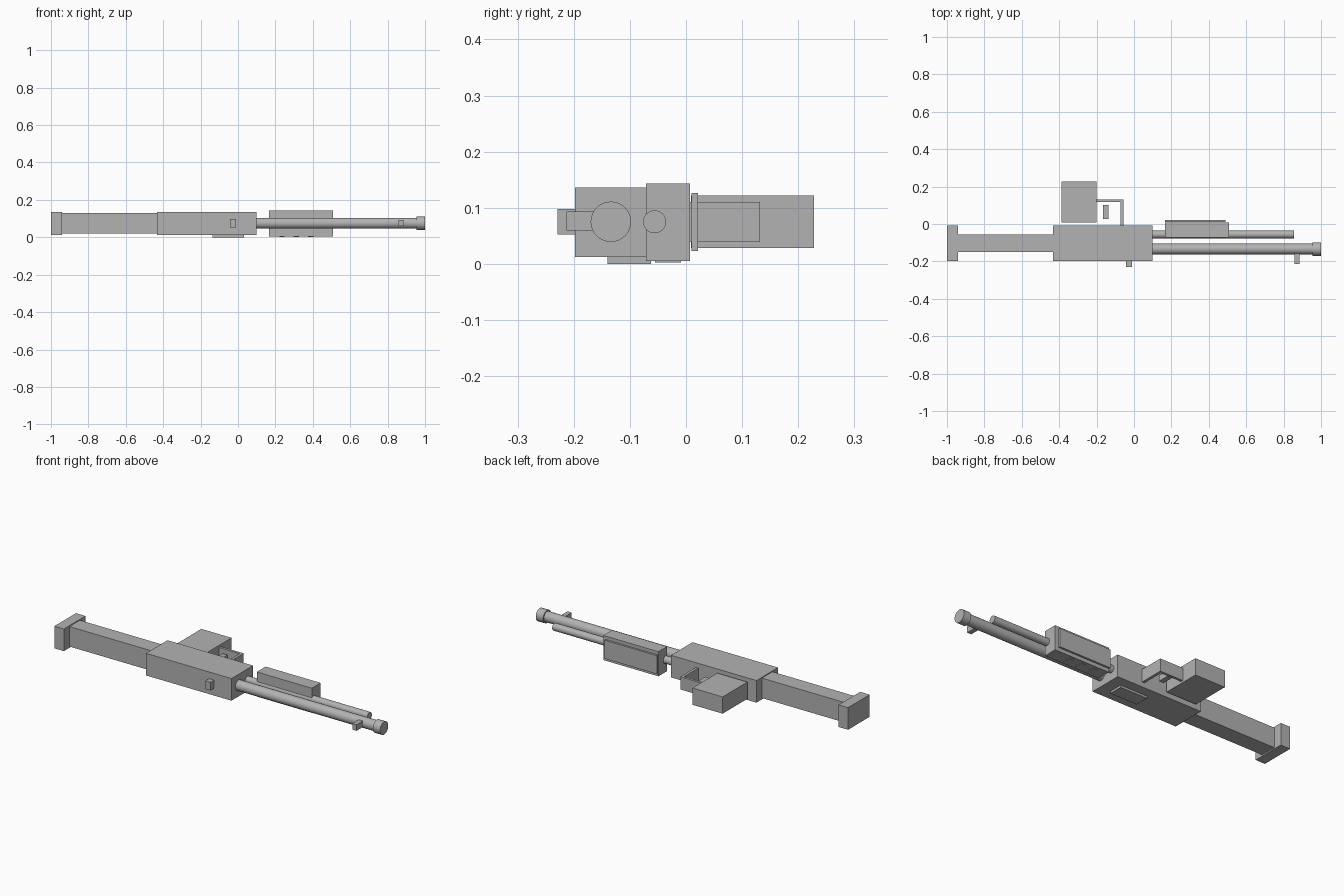
import bpy
from math import pi
from mathutils import Vector

cube = bpy.data.objects.get("Cube")
if cube:
    bpy.data.objects.remove(cube, do_unlink=True)

grey = bpy.data.materials.new("plain grey")
grey.use_nodes = True
colour = (0.45, 0.45, 0.45, 1)
grey.diffuse_color = colour
grey.node_tree.nodes["Principled BSDF"].inputs["Base Color"].default_value = colour


def box(name, x, y, z):
    """Box from (low, high) limits on each axis."""
    lo, hi = (Vector(p) for p in zip(x, y, z))
    bpy.ops.mesh.primitive_cube_add(size=1, location=(lo + hi) / 2)
    ob = bpy.context.object
    ob.name = name
    ob.scale = hi - lo
    bpy.ops.object.transform_apply(location=False, rotation=False, scale=True)
    ob.data.materials.append(grey)
    return ob


def rod(name, x, y, z, radius):
    """Smooth cylinder running along x."""
    bpy.ops.mesh.primitive_cylinder_add(
        vertices=32, radius=radius, depth=x[1] - x[0],
        location=(sum(x) / 2, y, z), rotation=(0, pi / 2, 0))
    ob = bpy.context.object
    ob.name = name
    ob.data.materials.append(grey)
    bpy.ops.object.shade_smooth_by_angle()
    return ob


# Main body and rear stock
box("receiver", (-0.432, 0.098), (-0.198, -0.007), (0.012, 0.136))
box("stock", (-0.942, -0.43), (-0.149, -0.056), (0.019, 0.131))
box("butt_pad", (-1.0, -0.941), (-0.198, -0.007), (0.012, 0.136))

# Barrel group
rod("barrel", (0.09, 0.96), -0.134, 0.075, 0.029)
rod("muzzle_collar", (0.955, 1.0), -0.134, 0.075, 0.036)
rod("lower_tube", (0.09, 0.855), -0.056, 0.075, 0.0205)
box("front_sight", (0.858, 0.884), (-0.213, -0.150), (0.059, 0.093))
box("rear_sight", (-0.042, -0.010), (-0.229, -0.195), (0.052, 0.098))

# Sliding handguard with its facing plate and side ribs
box("handguard", (0.166, 0.508), (-0.071, 0.007), (0.005, 0.143))
box("handguard_plate", (0.166, 0.490), (0.010, 0.021), (0.023, 0.126))
for i in range(3):
    x = 0.235 + i * 0.077
    box(f"handguard_rib_{i + 1}", (x - 0.014, x + 0.014), (-0.055, -0.009), (0.002, 0.007))

# Side port on the body
box("side_port", (-0.135, 0.033), (-0.140, -0.062), (0.0, 0.014))

# Grip, guard and trigger
box("grip", (-0.387, -0.200), (0.009, 0.228), (0.028, 0.122))
box("guard_bar", (-0.200, -0.057), (0.118, 0.132), (0.039, 0.110))
box("guard_post", (-0.072, -0.057), (-0.010, 0.118), (0.039, 0.110))
box("trigger", (-0.165, -0.137), (0.027, 0.102), (0.058, 0.091))
